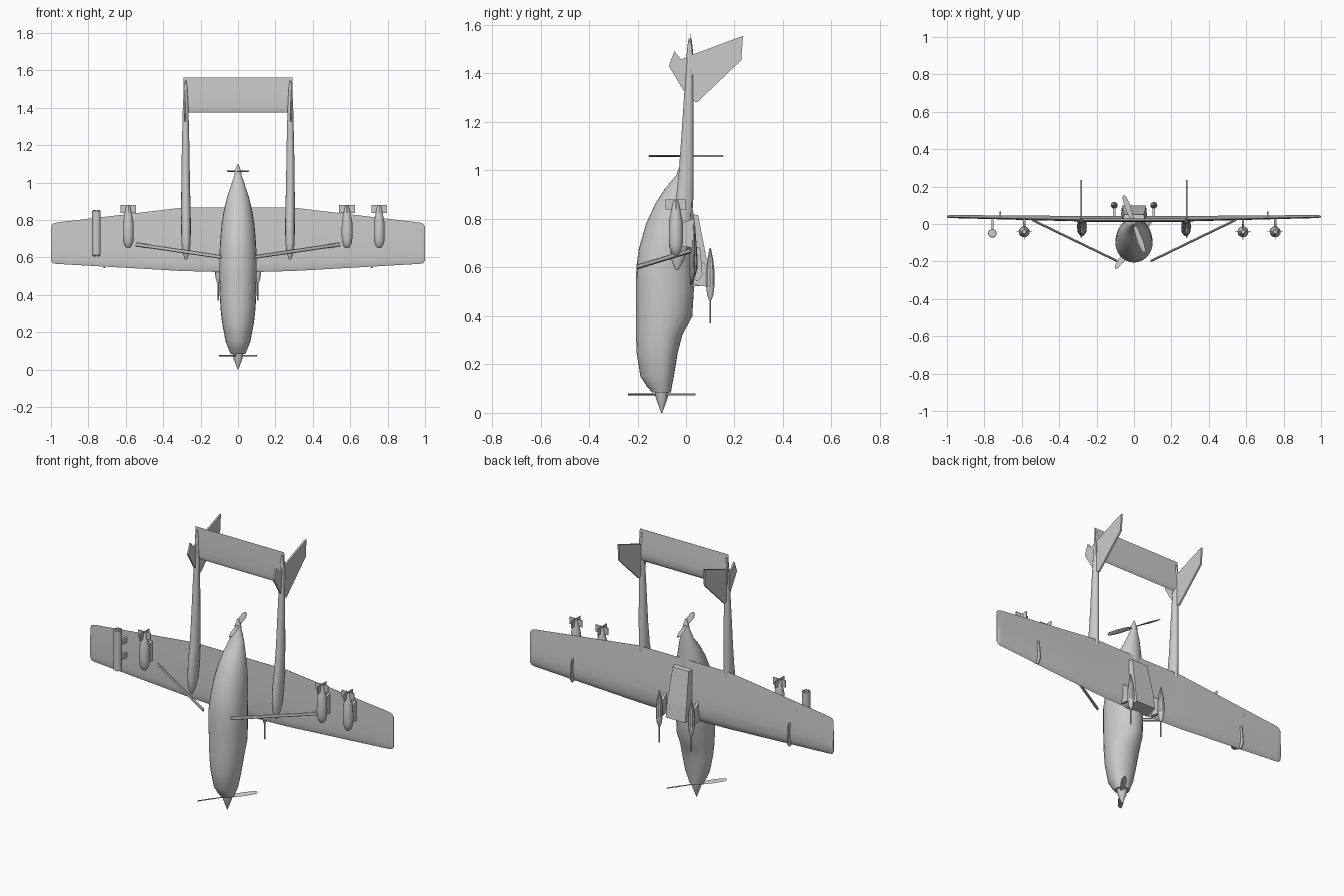
import bpy, bmesh, math
from mathutils import Vector

grey = bpy.data.materials.new("light_grey")
grey.diffuse_color = (0.6, 0.6, 0.6, 1)


def make(name, bm, smooth=35):
    bmesh.ops.recalc_face_normals(bm, faces=bm.faces[:])
    me = bpy.data.meshes.new(name)
    bm.to_mesh(me)
    bm.free()
    ob = bpy.data.objects.new(name, me)
    bpy.context.collection.objects.link(ob)
    me.materials.append(grey)
    if smooth:
        bpy.ops.object.select_all(action='DESELECT')
        ob.select_set(True)
        bpy.context.view_layer.objects.active = ob
        bpy.ops.object.shade_smooth_by_angle(angle=math.radians(smooth))
    return ob


def loft(name, rings, smooth=35):
    bm = bmesh.new()
    vs = [[bm.verts.new(p) for p in r] for r in rings]
    n = len(vs[0])
    for a, b in zip(vs, vs[1:]):
        for i in range(n):
            bm.faces.new((a[i], a[(i + 1) % n], b[(i + 1) % n], b[i]))
    bm.faces.new(vs[0])
    bm.faces.new(vs[-1])
    return make(name, bm, smooth)


def ring(z, x, y, rx, ry, n=16):
    return [(x + rx * math.cos(2 * math.pi * i / n), y + ry * math.sin(2 * math.pi * i / n), z) for i in range(n)]


def body(name, x, y, prof, n=16):
    return loft(name, [ring(z, x, y, r, r, n) for z, r in prof])


def plate(name, x, yz, t):
    # flat plate outlined in y-z, thickness t along x
    return loft(name, [[(x - t / 2, y, z) for y, z in yz], [(x + t / 2, y, z) for y, z in yz]], 0)


def rod(name, a, b, ra, rb):
    a, b = Vector(a), Vector(b)
    d = (b - a).normalized()
    u = d.cross(Vector((0, 0, 1))).normalized()
    w = d.cross(u)
    rs = [[p + u * ra * math.cos(k * math.pi / 4) + w * rb * math.sin(k * math.pi / 4) for k in range(8)] for p in (a, b)]
    return loft(name, rs)


# fuselage: z, belly y, top y, half width
rings = []
for z, lo, hi, w in [(.085, -.14, -.062, .04), (.11, -.162, -.058, .05), (.15, -.188, -.05, .066),
                     (.25, -.204, -.034, .085), (.32, -.206, -.015, .093), (.40, -.206, .026, .098),
                     (.50, -.206, .032, .1), (.60, -.205, .032, .1), (.68, -.194, .03, .096),
                     (.78, -.165, .028, .088), (.86, -.128, .025, .074), (.92, -.09, .024, .059),
                     (.98, -.04, .022, .04), (1.045, -.017, .017, .017)]:
    mid = min(-.1 + max(0, z - .6) * .22, 0) if z < .98 else (lo + hi) / 2
    r = []
    for i in range(24):
        a = 2 * math.pi * i / 24
        s = math.sin(a)
        r.append((w * math.cos(a), mid + s * ((hi - mid) if s > 0 else (mid - lo)), z))
    rings.append(r)
loft("fuselage", rings, 30)

# spinners and propellers
body("front_spinner", 0, -.1, [(0, .002), (.03, .013), (.06, .024), (.092, .03)])
body("rear_spinner", 0, 0, [(1.04, .02), (1.06, .016), (1.085, .008), (1.1, .002)])
for name, y, z, d in [("front_propeller", -.1, .075, (.1, .138)), ("rear_propeller", 0, 1.06, (-.056, .153))]:
    L = math.hypot(*d)
    ux, uy = d[0] / L, d[1] / L
    rs = []
    for t, w in [(-1, .003), (-.93, .011), (-.6, .016), (-.2, .011), (0, .008), (.2, .011), (.6, .016), (.93, .011), (1, .003)]:
        tw = .004 if t >= 0 else -.004
        rs.append([(ux * t * L - uy * s * w, y + uy * t * L + ux * s * w, z + s * tw + h)
                   for s, h in ((-1, 0), (0, .003), (1, 0), (0, -.003))])
    loft(name, rs)

# wing: airfoil sections across the span
foil = [(0, 0), (.03, .3), (.12, .65), (.3, .75), (.6, .45), (1, .03), (1, -.03), (.6, -.2), (.3, -.28), (.12, -.25), (.03, -.15)]
half = [(0, .52, .866, .02, .03), (.3, .528, .866, .022, .028), (.97, .566, .787, .036, .016),
        (.99, .57, .78, .037, .013), (1, .583, .765, .038, .006)]
stations = [(-x, *r) for x, *r in half[:0:-1]] + half
loft("wing", [[(x, y + t * h, a + (b - a) * c) for c, h in foil] for x, a, b, y, t in stations], 25)

# tailplane
loft("tailplane", [[(x, .017 + .018 * h, 1.375 + .188 * c) for c, h in foil] for x in (-.292, .292)], 25)

# raised box over the cabin
loft("roof_box", [[(-.072, .02, .52), (.072, .02, .52), (.064, .1, .53), (-.064, .1, .53)],
                  [(-.072, .02, .62), (.072, .02, .62), (.064, .088, .62), (-.064, .088, .62)],
                  [(-.06, .02, .82), (.06, .02, .82), (.052, .05, .815), (-.052, .05, .815)]], 0)

for s, side in ((-1, "left"), (1, "right")):
    # tail boom
    loft(side + "_boom", [ring(z, s * x, y, rx, ry) for z, x, y, rx, ry in
         [(.59, .278, -.038, .006, .006), (.63, .278, -.034, .019, .026), (.68, .278, -.028, .025, .037),
          (.78, .278, -.018, .026, .042), (.88, .279, -.006, .025, .036), (1.0, .28, .001, .023, .03),
          (1.2, .28, .008, .02, .023), (1.4, .28, .014, .015, .016), (1.5, .28, .016, .01, .012),
          (1.545, .28, .017, .004, .006)]])
    # fins above and below the boom
    plate(side + "_fin", s * .282, [(.01, 1.3), (.045, 1.28), (.228, 1.455), (.235, 1.555), (.02, 1.475)], .01)
    plate(side + "_lower_fin", s * .282, [(.02, 1.3), (.02, 1.475), (-.02, 1.457), (-.048, 1.492), (-.071, 1.43), (-.01, 1.33)], .01)
    # wing strut
    rod(side + "_strut", (s * .09, -.198, .603), (s * .545, .022, .67), .006, .01)
    # wing fence
    plate(side + "_wing_fence", s * .715, [(.03, .55), (.05, .545), (.068, .57), (.058, .68), (.03, .69)], .006)
    # gun pod on the wing top
    body(side + "_gun_pod", s * .106, .1, [(.465, .006), (.49, .014), (.53, .019), (.58, .019), (.63, .013), (.68, .003)], 10)
    body(side + "_gun_barrel", s * .106, .1, [(.37, .004), (.48, .004)], 8)
    plate(side + "_gun_pylon", s * .106, [(.02, .53), (.095, .52), (.095, .6), (.02, .66)], .014)

# bombs with tail fins and pylons
for i, x in enumerate((-.587, .583, .755)):
    y = -.042
    body(f"bomb_{i}", x, y, [(.65, .008), (.66, .018), (.685, .027), (.72, .029), (.79, .028), (.84, .018), (.875, .01)])
    plate(f"bomb_fin_a_{i}", x, [(y - .042, .838), (y + .042, .838), (y + .042, .88), (y - .042, .88)], .004)
    f = [(x - .042, .838), (x + .042, .838), (x + .042, .88), (x - .042, .88)]
    loft(f"bomb_fin_b_{i}", [[(px, y + d, z) for px, z in f] for d in (-.002, .002)], 0)
    plate(f"bomb_pylon_{i}", x, [(-.03, .69), (.03, .68), (.03, .8), (-.03, .78)], .012)

# rocket pod, open tubes marked by raised rims
body("rocket_pod", -.757, -.05, [(.61, .021), (.612, .023), (.848, .023), (.85, .021)])
for i in range(6):
    a = i * math.pi / 3
    body(f"rocket_{i}", -.757 + .013 * math.cos(a), -.05 + .013 * math.sin(a), [(.606, .004), (.854, .004)], 8)
for z in (.67, .76):
    plate(f"pod_bracket_{round(z * 100)}", -.757, [(-.04, z - .015), (.036, z - .015), (.036, z + .015), (-.04, z + .015)], .012)
